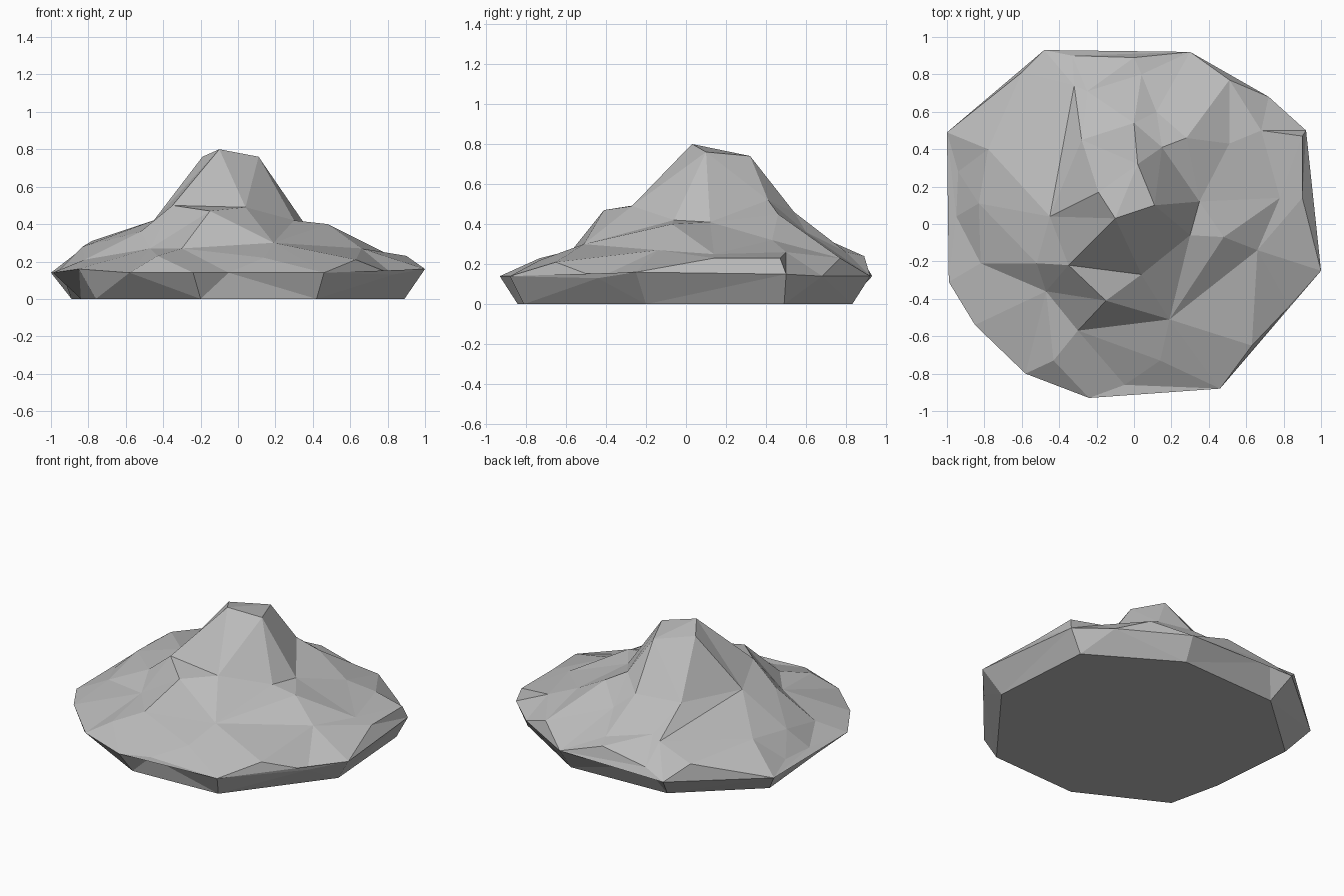
import bpy
import bmesh
from mathutils import Vector
from mathutils.geometry import delaunay_2d_cdt

default_cube = bpy.data.objects.get("Cube")
if default_cube:
    bpy.data.objects.remove(default_cube, do_unlink=True)

# Outlines and ridges are (x, y, z) in hundredths of a unit
rim = [(-48, 93, 14), (-100, 49, 14), (-94, 28, 17), (-95, 4, 16),
       (-99, -31, 14), (-85, -54, 16), (-58, -80, 14), (-24, -93, 14),
       (-5, -86, 14), (46, -88, 14), (83, -44, 13), (100, -25, 16),
       (92, 50, 15), (72, 68, 14), (30, 92, 14), (-33, 90, 19)]

base = [(-42, 80, 0), (-89, 38, 0), (-84, -20, 0), (-76, -55, 0), (-20, -84, 0),
        (42, -81, 0), (89, -20, 0), (84, 49, 0), (28, 83, 0)]

summit = [(-10, 3, 80), (11, 10, 76), (2, 32, 74), (-19, 17, 76)]

west_ridge = [(-60, 81, 25), (-32, 74, 30), (-45, 4, 42)]
west_shelf = [(-82, -21, 21), (-52, -21, 36), (-35, -22, 50), (4, -27, 49)]
front_ledge = [(-30, -57, 27), (19, -51, 30), (63, -65, 21)]
east_ridge = [(30, -6, 42), (48, -7, 40), (66, -14, 27), (78, 14, 25),
              (90, 14, 23), (90, 47, 23)]
back_ridge = [(2, 32, 74), (15, 41, 52), (28, 46, 45), (51, 43, 32)]
back_ledge = [(-25, 71, 32), (0, 89, 24)]

# Single bumps and hollows between the ridges
west_bumps = [(-83, 11, 28), (-78, 40, 31), (-28, 45, 44)]
front_bumps = [(-15, -41, 47), (-47, -36, 27), (-43, -73, 23), (14, -73, 22)]
east_bumps = [(35, 12, 41), (68, 50, 26), (51, 77, 23)]
back_bumps = [(0, 54, 46), (12, 60, 36), (4, 80, 26)]


def add_surface(bm, outline, loops=(), chains=(), bumps=()):
    """Triangulate a relief inside the outline, keeping every crease."""
    points = []
    edges = []

    def place(point):
        if point not in points:
            points.append(point)
        return points.index(point)

    boundary = [place(p) for p in outline]
    for line in list(loops) + list(chains):
        ids = [place(p) for p in line]
        edges += list(zip(ids, ids[1:]))
        if line in loops:
            edges.append((ids[-1], ids[0]))
    for group in bumps:
        for point in group:
            place(point)

    flat = [Vector((p[0], p[1])) / 100 for p in points]
    result = delaunay_2d_cdt(flat, edges, [boundary], 1, 0.0001, True)
    coords, triangles, sources = result[0], result[2], result[3]
    verts = []
    for co, source in zip(coords, sources):
        if source:
            height = points[source[0]][2] / 100
        else:
            nearest = min(range(len(flat)), key=lambda i: (flat[i] - co).length)
            height = points[nearest][2] / 100
        verts.append(bm.verts.new((co.x, co.y, height)))
    for triangle in triangles:
        bm.faces.new([verts[i] for i in triangle])


# Upper relief and the tapered underside share the rim
bm = bmesh.new()
add_surface(bm, rim, loops=[summit],
            chains=[west_ridge, west_shelf, front_ledge, east_ridge,
                    back_ridge, back_ledge],
            bumps=[west_bumps, front_bumps, east_bumps, back_bumps])
add_surface(bm, rim, loops=[base])
bmesh.ops.remove_doubles(bm, verts=bm.verts, dist=0.0005)
bmesh.ops.recalc_face_normals(bm, faces=bm.faces)

# Merge the flat bottom into one face
bottom = [f for f in bm.faces if all(v.co.z < 0.001 for v in f.verts)]
bmesh.ops.dissolve_faces(bm, faces=bottom)

mesh = bpy.data.meshes.new("rock_mound")
bm.to_mesh(mesh)
bm.free()
rock = bpy.data.objects.new("rock_mound", mesh)
bpy.context.collection.objects.link(rock)

# Plain stone colour
stone = bpy.data.materials.new("stone_grey")
stone.use_nodes = True
grey = (0.5, 0.5, 0.5, 1)
stone.diffuse_color = grey
stone.node_tree.nodes["Principled BSDF"].inputs["Base Color"].default_value = grey
mesh.materials.append(stone)

# Nearly flat neighbours blend, stronger breaks stay faceted
bpy.ops.object.select_all(action="DESELECT")
rock.select_set(True)
bpy.context.view_layer.objects.active = rock
bpy.ops.object.shade_flat()
